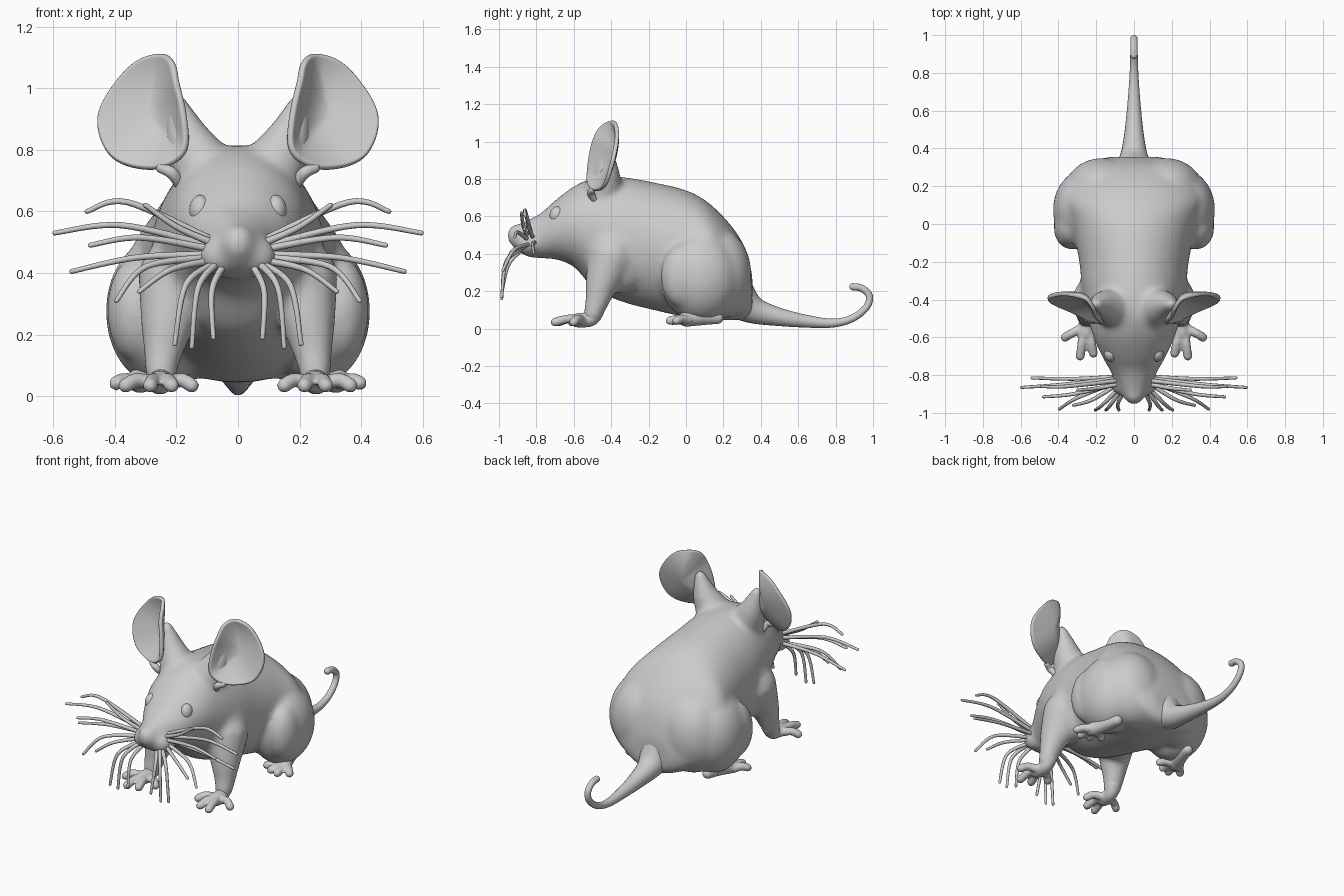
import bpy, bmesh, math
from mathutils import Vector, Matrix

if "Cube" in bpy.data.objects:
    bpy.data.objects.remove(bpy.data.objects["Cube"])


def spline(keys, n, closed=False):
    """Catmull-Rom samples through tuples of any length."""
    m, out = len(keys), []
    for i in range(m if closed else m - 1):
        idx = [i - 1, i, i + 1, i + 2]
        idx = [j % m if closed else min(max(j, 0), m - 1) for j in idx]
        a, b, c, d = (keys[j] for j in idx)
        for k in range(n):
            t = k / n
            out.append(tuple(0.5 * (2*q + (r-p)*t + (2*p-5*q+4*r-s)*t*t + (3*q-p-3*r+s)*t**3)
                             for p, q, r, s in zip(a, b, c, d)))
    if not closed:
        out.append(tuple(keys[-1]))
    return out


def finish(name, bm, voxel=0, soften=0):
    bmesh.ops.recalc_face_normals(bm, faces=bm.faces)
    me = bpy.data.meshes.new(name)
    bm.to_mesh(me)
    bm.free()
    for p in me.polygons:
        p.use_smooth = True
    ob = bpy.data.objects.new(name, me)
    bpy.context.collection.objects.link(ob)
    if voxel:
        rm = ob.modifiers.new("fuse", 'REMESH')
        rm.mode, rm.voxel_size, rm.use_smooth_shade = 'VOXEL', voxel, True
        sm = ob.modifiers.new("soften", 'SMOOTH')
        sm.factor, sm.iterations = .5, soften
    return ob


def skin(bm, rings, caps=(True, True)):
    vs = [[bm.verts.new(p) for p in r] for r in rings]
    n = len(vs[0])
    for a, b in zip(vs, vs[1:]):
        for i in range(n):
            bm.faces.new((a[i], a[(i+1) % n], b[(i+1) % n], b[i]))
    if caps[0]:
        bm.faces.new(vs[0][::-1])
    if caps[1]:
        bm.faces.new(vs[-1])


def tube(bm, keys, n=6, sides=12):
    """Round-ended tube through (x, y, z, radius) keys."""
    pts = spline(keys, n)
    P = [Vector(p[:3]) for p in pts]
    R = [p[3] for p in pts]
    T = [(P[min(i+1, len(P)-1)] - P[max(i-1, 0)]).normalized() for i in range(len(P))]
    side = T[0].orthogonal().normalized()
    rings = []

    def ring(c, t, u, r):
        v = t.cross(u)
        rings.append([c + (u*math.cos(a) + v*math.sin(a))*r
                      for a in (2*math.pi*k/sides for k in range(sides))])
    for a in (75, 50, 25):
        h = math.radians(a)
        ring(P[0] - T[0]*R[0]*math.sin(h), T[0], side, R[0]*math.cos(h))
    for p, t, r in zip(P, T, R):
        side = (side - t*side.dot(t)).normalized()
        ring(p, t, side, r)
    for a in (25, 50, 75):
        h = math.radians(a)
        ring(P[-1] + T[-1]*R[-1]*math.sin(h), T[-1], side, R[-1]*math.cos(h))
    skin(bm, rings)


def ball(bm, c, r):
    bmesh.ops.create_uvsphere(bm, u_segments=32, v_segments=20, radius=1,
                              matrix=Matrix.Translation(c) @ Matrix.Diagonal((*r, 1)))


# Body and head: lofted sections (y, top, bottom, half width)
stations = [(-.94, .52, .455, .03), (-.92, .55, .43, .055), (-.87, .57, .395, .08),
            (-.78, .615, .375, .125), (-.70, .685, .37, .17), (-.6, .76, .33, .215),
            (-.5, .805, .22, .245), (-.4, .815, .165, .265), (-.3, .805, .13, .28),
            (-.2, .787, .105, .29), (0, .74, .06, .33), (.13, .665, .045, .375),
            (.25, .54, .045, .32), (.32, .42, .05, .25), (.355, .28, .09, .14)]
bm = bmesh.new()
rings = []
for y, top, bot, w in spline(stations, 4):
    zc, h = (top + bot)/2, (top - bot)/2
    rings.append([(w*math.cos(a), y, zc + h*math.sin(a))
                  for a in (2*math.pi*k/48 for k in range(48))])
skin(bm, rings)
ball(bm, (0, -.90, .497), (.055, .058, .063))           # nose
ball(bm, (0, -.80, .415), (.08, .08, .038))             # lower lip
for s in (-1, 1):
    ball(bm, (s*.06, -.845, .455), (.065, .065, .065))  # whisker pad
    ball(bm, (s*.255, .075, .275), (.175, .215, .24))   # thigh
    ball(bm, (s*.335, -.02, .28), (.09, .115, .17))     # knee
    ball(bm, (s*.17, .18, .29), (.195, .17, .24))       # rump
    ball(bm, (s*.18, -.36, .40), (.11, .18, .21))       # shoulder
    # Ear root
    tube(bm, [(s*.09, -.45, .70, .12), (s*.16, -.43, .83, .08), (s*.198, -.425, .95, .036)])
    # Front leg
    tube(bm, [(s*.20, -.40, .38, .13), (s*.228, -.45, .24, .092),
              (s*.245, -.48, .13, .063), (s*.25, -.50, .07, .052)])
finish("body", bm, .012, 24)

# Paws with digits
bm = bmesh.new()
for s in (-1, 1):
    tube(bm, [(s*.245, -.48, .10, .048), (s*.25, -.51, .052, .042), (s*.255, -.58, .044, .040)])
    for x, y in ((.15, -.61), (.215, -.685), (.285, -.70), (.365, -.60)):
        tube(bm, [(s*(.255 + (x-.255)*.25), -.555, .042, .026),
                  (s*(.255 + (x-.255)*.7), (y-.56)/2, .052, .024), (s*x, y, .034, .025)])
    tube(bm, [(s*.27, .17, .055, .032), (s*.29, .08, .06, .044), (s*.32, 0, .05, .042)])
    for x, y in ((.225, -.03), (.28, -.07), (.335, -.085), (.395, -.05)):
        tube(bm, [(s*(.32 + (x-.32)*.3), .01, .045, .026),
                  (s*(.32 + (x-.32)*.7), y*.5, .052, .024), (s*x, y, .042, .025)])
finish("paws", bm, .009, 5)

# Tail with curled tip
bm = bmesh.new()
tube(bm, [(0, .25, .18, .13), (0, .35, .105, .078), (0, .46, .07, .054), (0, .62, .042, .036),
          (0, .78, .029, .024), (0, .89, .055, .020), (0, .965, .115, .019),
          (0, .98, .175, .019), (0, .94, .215, .019), (0, .893, .223, .020)], sides=20)
finish("tail", bm)

# Ears: cupped dishes, rim given as (x, z, y)
rim = [(.25, 1.112, -.40), (.33, 1.09, -.375), (.40, 1.02, -.37), (.452, .93, -.385),
       (.452, .85, -.405), (.41, .775, -.43), (.33, .742, -.465), (.24, .745, -.51),
       (.17, .80, -.53), (.175, .92, -.52), (.198, 1.02, -.495), (.212, 1.085, -.455)]
for s, side in ((-1, "right"), (1, "left")):
    bm = bmesh.new()
    edge = spline(rim, 4, True)
    rings = []
    for t in (.06, .25, .45, .62, .76, .88, .96, 1):
        rings.append([(s*(.30 + (x-.30)*t), -.385 + .15*(z-.91)*t*(1-t)*2 + (y+.385)*t**2.2,
                       .91 + (z-.91)*t) for x, z, y in edge])
    skin(bm, rings, (True, False))
    ear = finish(side + "_ear", bm)
    so = ear.modifiers.new("thickness", 'SOLIDIFY')
    so.thickness, so.offset = .022, 0
    ear.modifiers.new("round", 'SUBSURF').levels = 1
    # Lumpy notch under the ear
    bm = bmesh.new()
    tube(bm, [(s*.25, -.50, .74, .016), (s*.215, -.51, .725, .02), (s*.19, -.49, .69, .018)])
    finish(side + "_ear_notch", bm)

    # Eyes
    bm = bmesh.new()
    ball(bm, (s*.122, -.687, .603), (.036, .042, .05))
    finish(side + "_eye", bm)

    # Whiskers: root, middle, tip
    bm = bmesh.new()
    for root, mid, tip in (
            ((.09, -.85, .50), (.20, -.87, .55), (.30, -.88, .62)),
            ((.09, -.83, .51), (.36, -.86, .63), (.49, -.86, .60)),
            ((.10, -.82, .49), (.38, -.85, .555), (.595, -.865, .53)),
            ((.10, -.85, .48), (.32, -.90, .515), (.48, -.915, .49)),
            ((.10, -.81, .46), (.33, -.82, .45), (.54, -.815, .405)),
            ((.10, -.84, .45), (.30, -.92, .42), (.395, -.98, .31)),
            ((.09, -.85, .44), (.22, -.93, .41), (.32, -.96, .34)),
            ((.08, -.87, .43), (.17, -.96, .36), (.205, -.985, .17)),
            ((.07, -.88, .43), (.13, -.965, .35), (.15, -.985, .16)),
            ((.05, -.88, .42), (.085, -.95, .34), (.08, -.985, .19))):
        tube(bm, [(s*p[0], p[1], p[2], r) for p, r in zip((root, mid, tip), (.012, .010, .008))],
             n=8, sides=8)
    finish(side + "_whiskers", bm)
